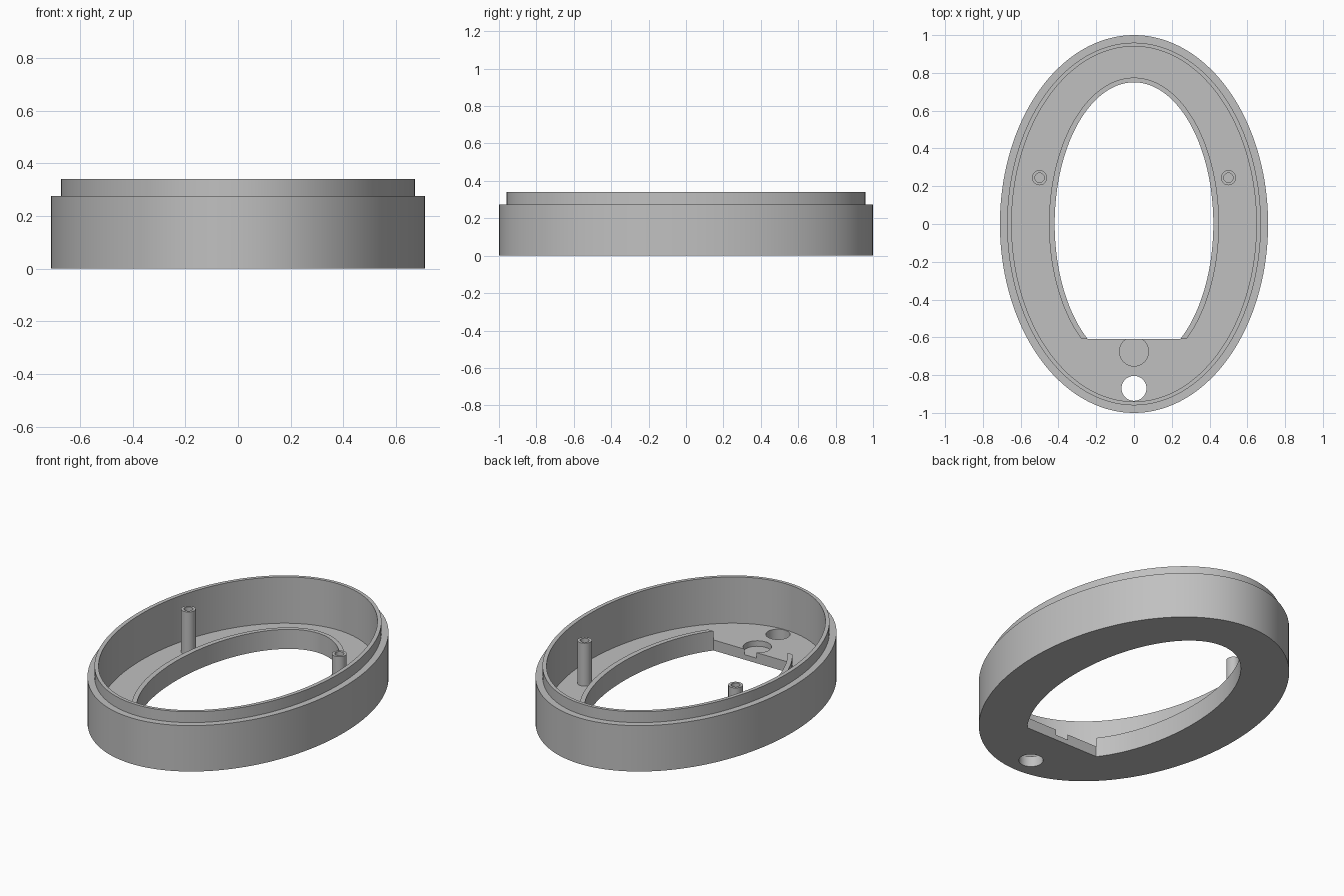
import bpy, bmesh, math

cube = bpy.data.objects.get("Cube")
if cube:
    bpy.data.objects.remove(cube, do_unlink=True)

grey = bpy.data.materials.new("plain_grey")
grey.use_nodes = True
COLOUR = (0.53, 0.53, 0.53, 1)
grey.diffuse_color = COLOUR
grey.node_tree.nodes["Principled BSDF"].inputs["Base Color"].default_value = COLOUR

FLOOR = 0.063      # floor thickness
RIM_TOP = 0.117    # top of the raised edge round the opening
FLAT_Y = -0.61     # straight front edge of the opening


def loft(name, rings, centre=(0, 0), sides=144, closed=False, clip=None):
    """Loft elliptical rings (radius x, radius y, z); cap the ends or close into a tube."""
    bm = bmesh.new()
    loops = []
    for rx, ry, z in rings:
        angles = [2 * math.pi * i / sides for i in range(sides)]
        loops.append([bm.verts.new((centre[0] + rx * math.cos(a),
                                    centre[1] + ry * math.sin(a), z)) for a in angles])
    pairs = list(zip(loops, loops[1:]))
    if closed:
        pairs.append((loops[-1], loops[0]))
    else:
        bm.faces.new(loops[0])
        bm.faces.new(loops[-1])
    for low, high in pairs:
        for i in range(sides):
            j = (i + 1) % sides
            bm.faces.new((low[i], low[j], high[j], high[i]))
    # Cut straight across and fill the new face
    if clip is not None:
        cut = bmesh.ops.bisect_plane(bm, geom=bm.verts[:] + bm.edges[:] + bm.faces[:],
                                     plane_co=(0, clip, 0), plane_no=(0, -1, 0),
                                     clear_outer=True)
        edges = [e for e in cut["geom_cut"] if isinstance(e, bmesh.types.BMEdge)]
        bmesh.ops.holes_fill(bm, edges=edges, sides=0)
    bmesh.ops.recalc_face_normals(bm, faces=bm.faces[:])
    mesh = bpy.data.meshes.new(name)
    bm.to_mesh(mesh)
    bm.free()
    mesh.materials.append(grey)
    obj = bpy.data.objects.new(name, mesh)
    bpy.context.collection.objects.link(obj)
    return obj


def activate(obj):
    bpy.ops.object.select_all(action='DESELECT')
    obj.select_set(True)
    bpy.context.view_layer.objects.active = obj


def carve(obj, cutter):
    activate(obj)
    mod = obj.modifiers.new("carve", 'BOOLEAN')
    mod.operation = 'DIFFERENCE'
    mod.solver = 'EXACT'
    mod.object = cutter
    bpy.ops.object.modifier_apply(modifier=mod.name)


# Oval tray with a stepped lip
tray = loft("tray", [(0.71, 1.0, 0), (0.71, 1.0, 0.275), (0.672, 0.96, 0.275),
                     (0.672, 0.96, 0.34), (0.648, 0.94, 0.34), (0.648, 0.94, FLOOR)])

# Raised edge round the opening
rim = loft("opening_rim", [(0.45, 0.775, FLOOR), (0.45, 0.775, RIM_TOP)],
           clip=FLAT_Y + 0.001)

# Opening, cable hole and shallow round recess
opening = loft("opening_cutter", [(0.42, 0.75, -0.1), (0.42, 0.75, 0.2)], clip=FLAT_Y)
hole = loft("hole_cutter", [(0.066, 0.066, -0.1), (0.066, 0.066, 0.2)], (0, -0.87), 48)
recess = loft("recess_cutter", [(0.077, 0.077, 0.03), (0.077, 0.077, 0.2)], (0, -0.675), 48)
for cutter in (opening, hole, recess):
    carve(tray, cutter)
carve(rim, opening)
for cutter in (opening, hole, recess):
    bpy.data.objects.remove(cutter, do_unlink=True)

# Hollow screw posts
posts = [loft(side + "_screw_post",
              [(0.04, 0.04, FLOOR), (0.04, 0.04, 0.32), (0.025, 0.025, 0.32),
               (0.025, 0.025, FLOOR)], (x, 0.245), 32, closed=True)
         for side, x in (("left", 0.5), ("right", -0.5))]

for obj in [tray, rim] + posts:
    activate(obj)
    bpy.ops.object.shade_smooth_by_angle(angle=math.radians(30))
